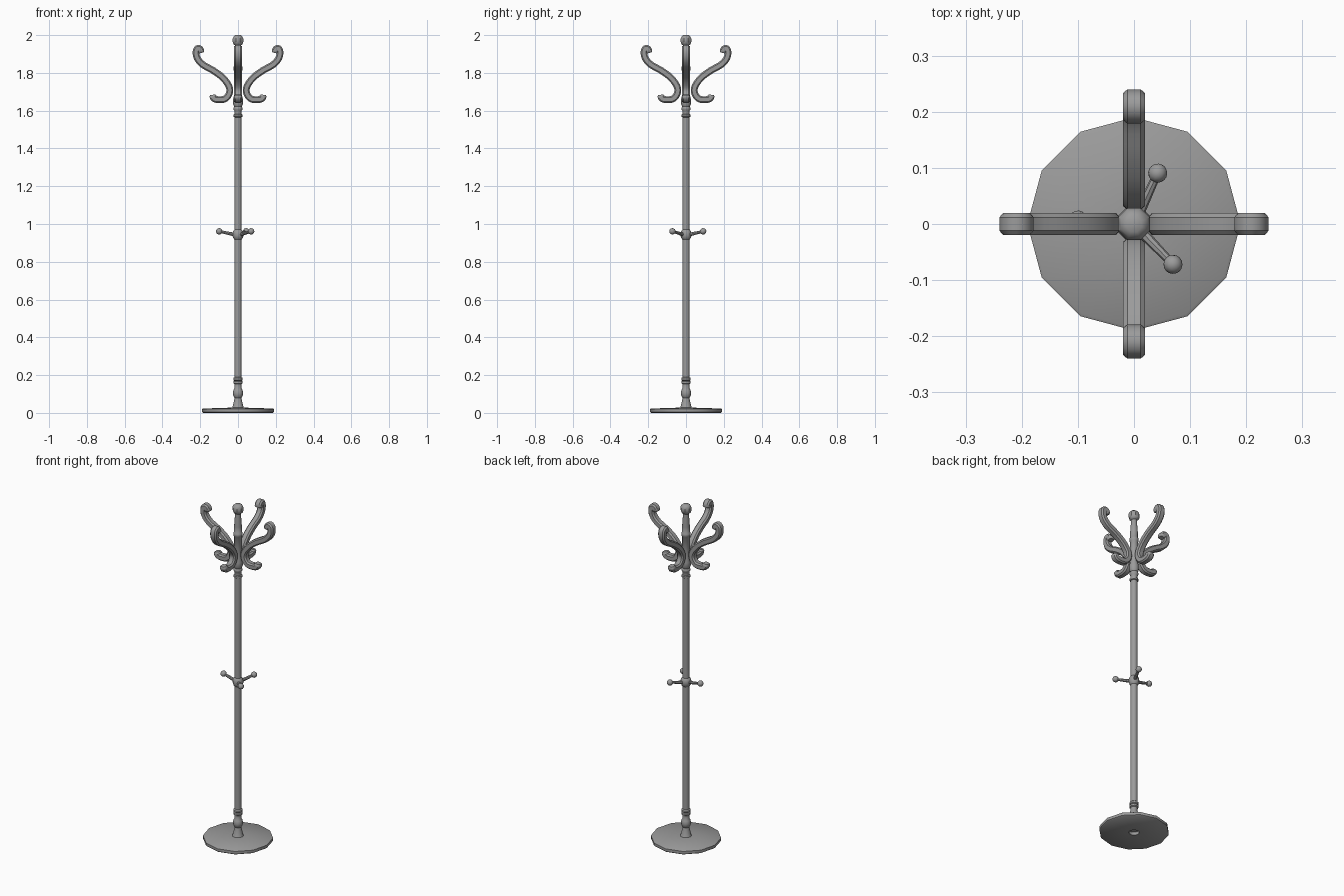
import bpy, bmesh
from math import sin, cos, pi, radians
from mathutils import Vector, Matrix

cube = bpy.data.objects.get("Cube")
if cube:
    bpy.data.objects.remove(cube, do_unlink=True)

grey = bpy.data.materials.new("grey_metal")
grey.use_nodes = True
colour = (0.33, 0.33, 0.33, 1)
grey.diffuse_color = colour
grey.node_tree.nodes["Principled BSDF"].inputs["Base Color"].default_value = colour


def finish(name, bm, angle=40):
    bmesh.ops.recalc_face_normals(bm, faces=bm.faces)
    mesh = bpy.data.meshes.new(name)
    bm.to_mesh(mesh)
    bm.free()
    mesh.materials.append(grey)
    obj = bpy.data.objects.new(name, mesh)
    bpy.context.collection.objects.link(obj)
    bpy.ops.object.select_all(action='DESELECT')
    obj.select_set(True)
    bpy.context.view_layer.objects.active = obj
    bpy.ops.object.shade_smooth_by_angle(angle=radians(angle))
    return obj


def skin(bm, rings):
    """Bridge rings of points and cap both ends."""
    loops = [[bm.verts.new(p) for p in ring] for ring in rings]
    n = len(loops[0])
    for a, b in zip(loops, loops[1:]):
        for i in range(n):
            j = (i + 1) % n
            bm.faces.new((a[i], a[j], b[j], b[i]))
    bm.faces.new(loops[0])
    bm.faces.new(loops[-1])


def lathe(name, profile, sides=12, turn=0.0):
    bm = bmesh.new()
    angles = [turn + 2 * pi * i / sides for i in range(sides)]
    skin(bm, [[(r * cos(a), r * sin(a), z) for a in angles] for r, z in profile])
    return finish(name, bm)


def smooth_path(points, steps=3):
    """Catmull-Rom curve through the points."""
    pts = [Vector(p) for p in points]
    pts = [2 * pts[0] - pts[1]] + pts + [2 * pts[-1] - pts[-2]]
    out = []
    for a, b, c, d in zip(pts, pts[1:], pts[2:], pts[3:]):
        for k in range(steps):
            t = k / steps
            out.append(0.5 * (2 * b + (c - a) * t + (2 * a - 5 * b + 4 * c - d) * t * t
                              + (3 * b - a - 3 * c + d) * t ** 3))
    return out + [pts[-2]]


# Round foot with a shallow recess beneath
lathe("base_disc", [(0.028, 0.018), (0.028, 0), (0.185, 0), (0.19, 0.004),
                    (0.19, 0.02), (0.185, 0.023), (0.03, 0.028)])

# Turned foot of the pole
lathe("pole_foot", [(0.033, 0.024), (0.028, 0.035), (0.021, 0.065), (0.018, 0.08),
                    (0.024, 0.088), (0.028, 0.105), (0.024, 0.122), (0.018, 0.132),
                    (0.019, 0.152), (0.025, 0.156), (0.025, 0.166), (0.02, 0.17),
                    (0.025, 0.174), (0.025, 0.184), (0.018, 0.19)])

# Long pole
lathe("pole", [(0.019, 0.18), (0.019, 1.58)])

# Turned head carrying the hooks
lathe("pole_head", [(0.019, 1.565), (0.024, 1.568), (0.024, 1.578), (0.019, 1.582),
                    (0.019, 1.6), (0.024, 1.606), (0.024, 1.615), (0.02, 1.622),
                    (0.026, 1.635), (0.026, 1.66), (0.021, 1.68), (0.021, 1.81),
                    (0.025, 1.815), (0.025, 1.83), (0.021, 1.835), (0.021, 1.87),
                    (0.015, 1.955)])

# Ball on top
lathe("top_ball", [(0.014, 1.943), (0.026, 1.952), (0.031, 1.966), (0.031, 1.98),
                   (0.025, 1.993), (0.015, 2.0)], sides=8, turn=pi / 8)

# Four S-shaped double hooks
hook = smooth_path([(0.194, 1.906), (0.201, 1.926), (0.214, 1.929), (0.222, 1.912),
                    (0.216, 1.878), (0.185, 1.843), (0.13, 1.812), (0.08, 1.774),
                    (0.048, 1.73), (0.045, 1.695), (0.066, 1.664), (0.1, 1.658),
                    (0.128, 1.664), (0.134, 1.684)])
section = [(1, 0.6), (0.6, 1), (-0.6, 1), (-1, 0.6),
           (-1, -0.6), (-0.6, -1), (0.6, -1), (1, -0.6)]
for k, side in enumerate(("left", "back", "right", "front")):
    spin = Matrix.Rotation(k * pi / 2, 3, 'Z')
    rings = []
    for i, p in enumerate(hook):
        tangent = (hook[min(i + 1, len(hook) - 1)] - hook[max(i - 1, 0)]).normalized()
        size = 0.75 if i in (0, len(hook) - 1) else 1
        rings.append([spin @ Vector((p.x - tangent.y * v * 0.018 * size, u * 0.02 * size,
                                     p.y + tangent.x * v * 0.018 * size))
                      for u, v in section])
    bm = bmesh.new()
    skin(bm, rings)
    finish("hook_" + side, bm)

# Collar with three ball-ended pegs halfway up
lathe("peg_collar", [(0.019, 0.918), (0.025, 0.925), (0.029, 0.938), (0.029, 0.952),
                     (0.025, 0.964), (0.019, 0.97)])
for k, turn in enumerate((65, 176, -46)):
    a = radians(turn)
    start = Vector((0.015 * cos(a), 0.015 * sin(a), 0.943))
    end = Vector((0.1 * cos(a), 0.1 * sin(a), 0.961))
    axis = end - start
    facing = axis.to_track_quat('Z', 'Y').to_matrix().to_4x4()
    bm = bmesh.new()
    bmesh.ops.create_cone(bm, segments=8, radius1=0.01, radius2=0.007, depth=axis.length,
                          cap_ends=True,
                          matrix=Matrix.Translation((start + end) / 2) @ facing)
    bmesh.ops.create_uvsphere(bm, u_segments=12, v_segments=8, radius=0.017,
                              matrix=Matrix.Translation(end) @ facing)
    finish(f"peg_{k + 1}", bm)
